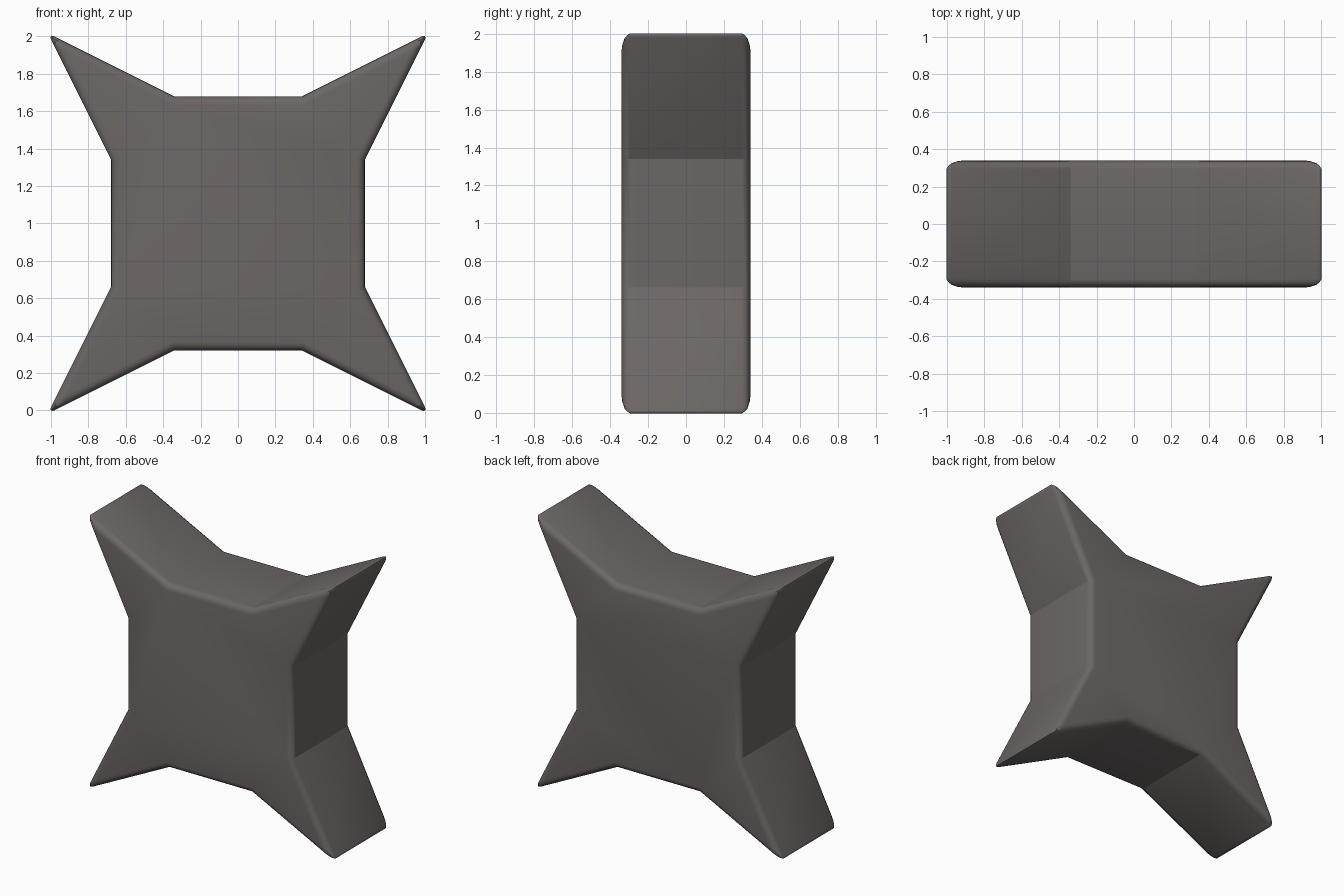
import bpy, bmesh
from mathutils import Vector

if "Cube" in bpy.data.objects:
    bpy.data.objects.remove(bpy.data.objects["Cube"])

# sharp size before the edges are rounded; the body is laid out in thirds
TIP = 1.018
IN, NOTCH, DEPTH = TIP / 3, TIP * 2 / 3, TIP / 3

mat = bpy.data.materials.new("dark warm grey")
mat.diffuse_color = (0.15, 0.135, 0.13, 1)
mat.use_nodes = True
mat.node_tree.nodes["Principled BSDF"].inputs["Base Color"].default_value = mat.diffuse_color

# four-pointed outline: one corner turned four times
corner = [(NOTCH, IN), (TIP, TIP), (IN, NOTCH)]
outline = []
for _ in range(4):
    outline += corner
    corner = [(-z, x) for x, z in corner]

# extrude the outline from front to back
bm = bmesh.new()
face = bm.faces.new([bm.verts.new((x, -DEPTH, z + 1)) for x, z in outline])
ext = bmesh.ops.extrude_face_region(bm, geom=[face])
bmesh.ops.translate(bm, vec=Vector((0, 2 * DEPTH, 0)),
                    verts=[g for g in ext["geom"] if isinstance(g, bmesh.types.BMVert)])
bmesh.ops.recalc_face_normals(bm, faces=bm.faces)
mesh = bpy.data.meshes.new("star_block")
bm.to_mesh(mesh)
bm.free()

body = bpy.data.objects.new("star_block", mesh)
bpy.context.collection.objects.link(body)
mesh.materials.append(mat)

# rounded rims and tips, shallow inner creases stay sharp
bev = body.modifiers.new("round_edges", "BEVEL")
bev.width = 0.045
bev.segments = 4
bev.limit_method = "ANGLE"
bev.angle_limit = 0.6

bpy.context.view_layer.objects.active = body
body.select_set(True)
bpy.ops.object.modifier_apply(modifier=bev.name)
bpy.ops.object.shade_smooth_by_angle(angle=0.45)
